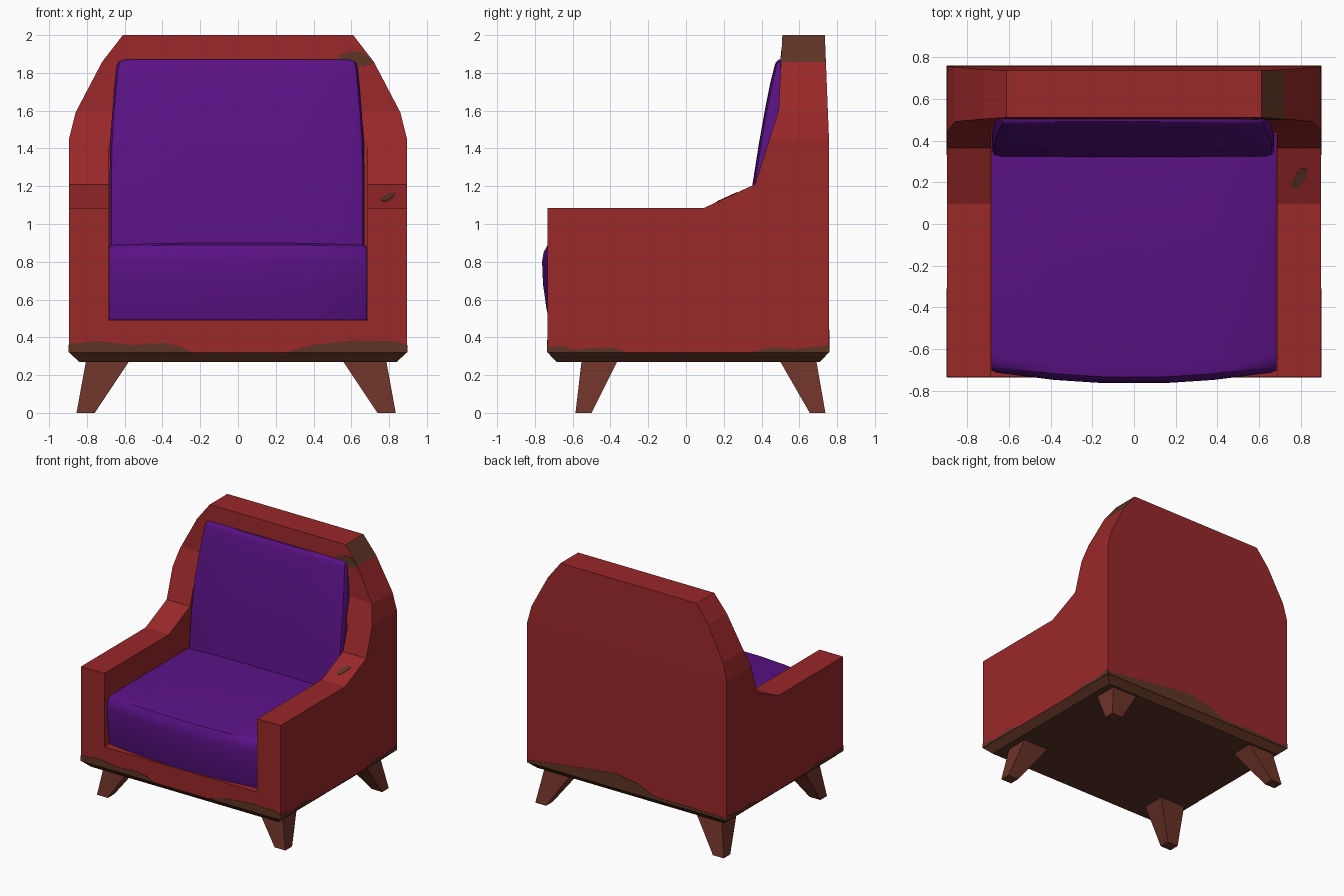
import bpy, bmesh, math
from mathutils import Vector

if "Cube" in bpy.data.objects:
    bpy.data.objects.remove(bpy.data.objects["Cube"])


def material(name, rgb):
    m = bpy.data.materials.new(name)
    m.diffuse_color = (*rgb, 1)
    m.use_nodes = True
    m.node_tree.nodes["Principled BSDF"].inputs["Base Color"].default_value = m.diffuse_color
    return m


RED = material("red upholstery", (0.32, 0.021, 0.022))
PURPLE = material("purple cushion", (0.102, 0.006, 0.235))
LEG = material("leg brown", (0.155, 0.034, 0.022))
WORN = material("worn dark brown", (0.112, 0.034, 0.018))


def loft(name, rings, mats, smooth=False):
    """Skin a list of equal-length rings and cap both ends."""
    bm = bmesh.new()
    vs = [[bm.verts.new(p) for p in r] for r in rings]
    n = len(vs[0])
    for a, b in zip(vs, vs[1:]):
        for i in range(n):
            j = (i + 1) % n
            bm.faces.new((a[i], a[j], b[j], b[i]))
    bm.faces.new(vs[0])
    bm.faces.new(vs[-1])
    bmesh.ops.recalc_face_normals(bm, faces=bm.faces)
    me = bpy.data.meshes.new(name)
    bm.to_mesh(me)
    bm.free()
    for m in mats:
        me.materials.append(m)
    ob = bpy.data.objects.new(name, me)
    bpy.context.collection.objects.link(ob)
    if smooth:
        activate(ob)
        bpy.ops.object.shade_smooth_by_angle(angle=math.radians(40))
    return ob


def activate(ob):
    bpy.ops.object.select_all(action='DESELECT')
    ob.select_set(True)
    bpy.context.view_layer.objects.active = ob


def boolean(ob, cutter, op):
    mod = ob.modifiers.new("cut", 'BOOLEAN')
    mod.operation, mod.solver, mod.object = op, 'EXACT', cutter
    activate(ob)
    bpy.ops.object.modifier_apply(modifier=mod.name)
    bpy.data.objects.remove(cutter)


def plate(name, pts, normal):
    """Thin worn patch lying on a surface."""
    n = Vector(normal).normalized()
    return loft(name, [[Vector(p) + n * d for p in pts] for d in (-0.003, 0.003)], [WORN])


# Body: side profile crossed with front profile, then hollowed for the cushions
side = [(-0.685, 0.27), (-0.733, 0.32), (-0.733, 1.085), (0.095, 1.085), (0.365, 1.21),
        (0.49, 1.6), (0.51, 2.0), (0.735, 2.0), (0.757, 1.45), (0.757, 0.32), (0.708, 0.27)]
half = [(0.785, 0.22), (0.895, 0.32), (0.895, 1.45), (0.86, 1.59), (0.72, 1.857), (0.533, 2.1)]
front = half + [(-x, z) for x, z in reversed(half)]
cavity = [(-1, 0.49), (0.435, 0.49), (0.435, 1.6), (-1, 1.6)]

body = loft("chair_body", [[(x, y, z) for y, z in side] for x in (-1, 1)], [RED, WORN])
boolean(body, loft("front_cutter", [[(x, y, z) for x, z in front] for y in (-1, 1)],
                   [RED, WORN]), 'INTERSECT')
boolean(body, loft("cavity_cutter", [[(x, y, z) for y, z in cavity] for x in (-0.685, 0.685)],
                   [RED, WORN]), 'DIFFERENCE')
for f in body.data.polygons:
    underside = f.normal.z < -0.3 and f.center.z < 0.33
    corner = f.normal.x > 0.3 and f.normal.z > 0.3 and f.center.z > 1.88
    f.material_index = 1 if underside or corner else 0

# Seat cushion: bulging front, rounded top edge
rings = []
stations = [(0.683, -0.70, 0.882), (0.66, -0.712, 0.89), (0.38, -0.747, 0.9), (0.15, -0.762, 0.902)]
for x, f, t in [(-x, f, t) for x, f, t in stations] + stations[::-1]:
    sec = [(0.43, 0.492), (f + 0.035, 0.492), (f + 0.022, 0.56), (f + 0.005, 0.68), (f, 0.8),
           (f + 0.008, 0.85), (f + 0.03, t - 0.012), (f + 0.08, t), (0.43, t)]
    rings.append([(x, y, z) for y, z in sec])
loft("seat_cushion", rings, [PURPLE], smooth=True)

# Back cushion: leaning pad, narrower at the top (z, half width, front y, rear y)
rings = []
for z, w, f, r in [(0.87, 0.675, 0.322, 0.43), (1.21, 0.675, 0.355, 0.43), (1.42, 0.672, 0.388, 0.45),
                   (1.6, 0.66, 0.42, 0.495), (1.75, 0.646, 0.45, 0.505), (1.83, 0.638, 0.47, 0.508),
                   (1.855, 0.63, 0.478, 0.509), (1.87, 0.6, 0.493, 0.51)]:
    d = min(0.03, (r - f) * 0.7)
    right = [(0.3, f - 0.003), (w - 0.04, f), (w - 0.01, f + d * 0.3), (w, f + d), (w, r)]
    sec = right + [(-x, y) for x, y in reversed(right)]
    rings.append([(x - 0.005, y, z) for x, y in sec])
loft("back_cushion", rings, [PURPLE], smooth=True)

# Legs: tapered and splayed outward
for sx, sn in ((-1, "left"), (1, "right")):
    for (t0, t1, b0, b1), fn in (((-0.553, -0.362, -0.585, -0.50), "front"),
                                 ((0.69, 0.497, 0.738, 0.655), "back")):
        def square(xa, xb, ya, yb, z):
            return [(sx * x - 0.01, y, z) for x, y in ((xa, ya), (xb, ya), (xb, yb), (xa, yb))]
        loft(f"{fn}_{sn}_leg", [square(0.845, 0.748, b0, b1, 0.0),
                                square(0.795, 0.565, t0, t1, 0.275)], [LEG])


# Worn patches along the lower edge: (position, top height)
def worn_strip(name, tops, place, normal):
    pts = tops + [(tops[-1][0], 0.32), (tops[0][0], 0.32)]
    pts = [p for i, p in enumerate(pts) if p not in pts[:i]]
    plate(name, [place(u, z) for u, z in pts], normal)


def on_front(u, z):
    return (u, -0.733, z)


worn_strip("worn_front_left", [(-0.895, 0.365), (-0.73, 0.38), (-0.57, 0.36), (-0.39, 0.37),
                               (-0.3, 0.35), (-0.24, 0.32)], on_front, (0, -1, 0))
worn_strip("worn_front_right", [(0.25, 0.32), (0.4, 0.362), (0.64, 0.385), (0.83, 0.38),
                                (0.895, 0.36)], on_front, (0, -1, 0))
worn_strip("worn_back", [(0.895, 0.34), (0.6, 0.38), (0.35, 0.41), (0.1, 0.44), (-0.1, 0.41),
                         (-0.25, 0.345), (-0.6, 0.345), (-0.895, 0.34)],
           lambda u, z: (u, 0.757, z), (0, 1, 0))
for s, sn in ((-1, "left"), (1, "right")):
    def on_side(u, z):
        return (s * 0.895, u, z)
    worn_strip(f"worn_{sn}_side_front", [(-0.733, 0.35), (-0.66, 0.355), (-0.59, 0.335), (-0.45, 0.347),
                                         (-0.38, 0.345), (-0.31, 0.32)], on_side, (s, 0, 0))
    worn_strip(f"worn_{sn}_side_back", [(0.33, 0.32), (0.47, 0.35), (0.57, 0.337), (0.757, 0.36)],
               on_side, (s, 0, 0))

# Worn patch on the front of the upper right corner
corner = [(0.525, 1.865), (0.535, 1.895), (0.59, 1.91), (0.65, 1.915), (0.675, 1.9),
          (0.72, 1.857), (0.70, 1.84), (0.63, 1.835), (0.56, 1.85)]
plate("worn_top_corner", [(x, 0.49 + (z - 1.6) * 0.05, z) for x, z in corner], (0, -1, 0.05))

# Small worn spot on the sloping right arm
spot = [(0.755, 0.185), (0.775, 0.165), (0.80, 0.19), (0.825, 0.225), (0.83, 0.26), (0.805, 0.27),
        (0.775, 0.235)]
slope = 0.125 / 0.27
plate("worn_arm_spot", [(x, y, 1.085 + (y - 0.095) * slope) for x, y in spot], (0, -slope, 1))
